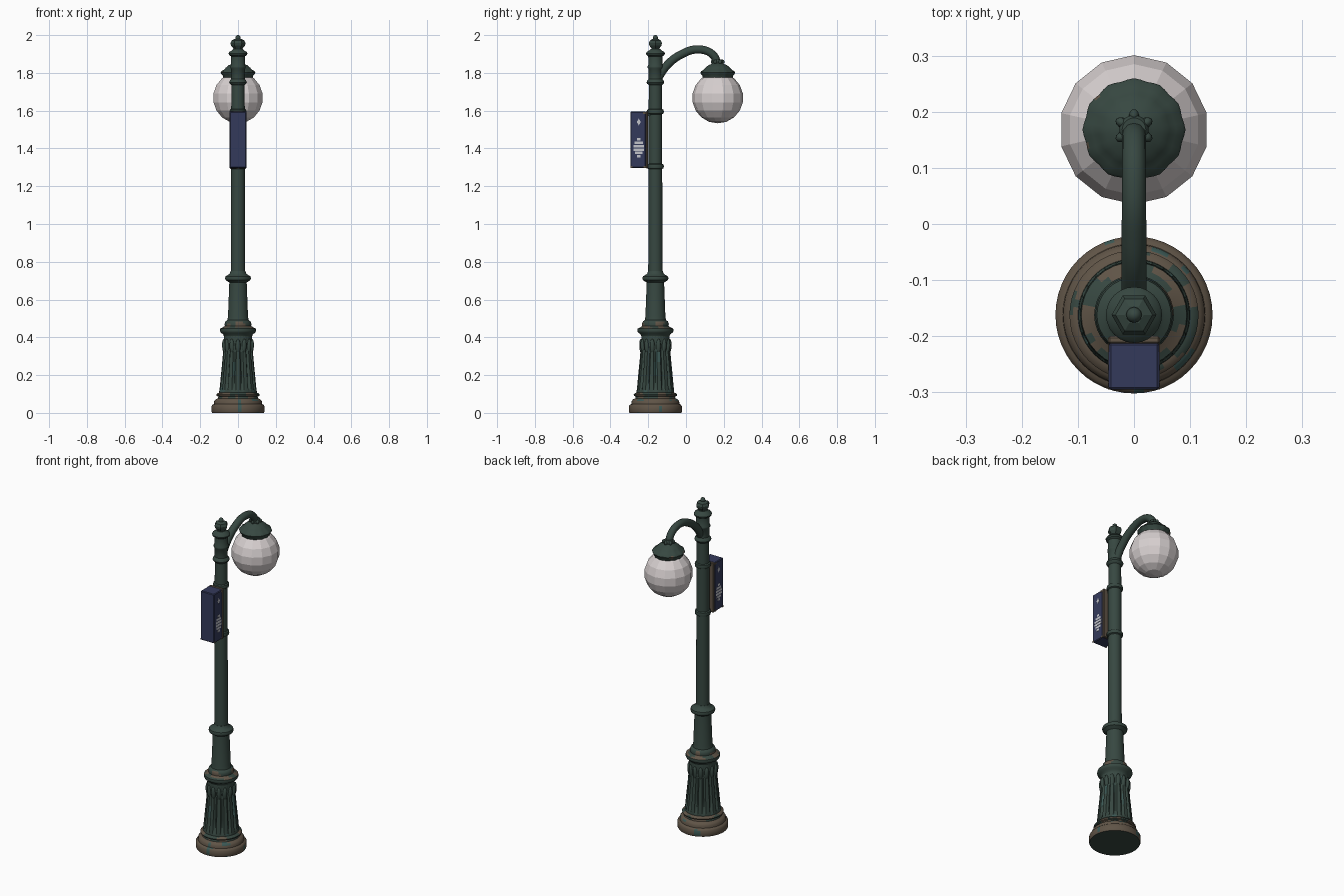
import bpy, bmesh, math
from mathutils import Vector, noise

if "Cube" in bpy.data.objects:
    bpy.data.objects.remove(bpy.data.objects["Cube"])

POLE = (0, -0.162)      # axis of the post
LAMP = (0, 0.168)       # axis of the lamp


def mat(name, c):
    m = bpy.data.materials.new(name)
    m.diffuse_color = (*c, 1)
    m.use_nodes = True
    m.node_tree.nodes["Principled BSDF"].inputs["Base Color"].default_value = m.diffuse_color
    return m


GREEN = mat("dark green paint", (0.038, 0.064, 0.053))
BROWN = mat("worn brown metal", (0.115, 0.088, 0.062))
TEAL = mat("faded teal paint", (0.045, 0.098, 0.09))
NAVY = mat("navy sign", (0.034, 0.042, 0.105))
WHITE = mat("off white mark", (0.55, 0.56, 0.6))
GLASS = mat("milky glass", (0.68, 0.63, 0.63))


def finish(bm, name, mats, smooth=True, rule=None, angle=40):
    bmesh.ops.recalc_face_normals(bm, faces=bm.faces)
    if rule:
        for f in bm.faces:
            f.material_index = rule(f.calc_center_median(), f.normal)
    me = bpy.data.meshes.new(name)
    bm.to_mesh(me)
    bm.free()
    for m in mats:
        me.materials.append(m)
    ob = bpy.data.objects.new(name, me)
    bpy.context.collection.objects.link(ob)
    if smooth:
        bpy.ops.object.select_all(action='DESELECT')
        ob.select_set(True)
        bpy.context.view_layer.objects.active = ob
        bpy.ops.object.shade_smooth_by_angle(angle=math.radians(angle))
    return ob


def lathe(name, profile, centre, mats, n=32, wave=None, rule=None, smooth=True):
    """Turn (radius, z) points; wave(angle, z) scales the radius."""
    bm = bmesh.new()
    rings = []
    for r, z in profile:
        ring = []
        for i in range(n):
            a = 2 * math.pi * i / n
            k = r * (wave(a, z) if wave else 1)
            ring.append(bm.verts.new((centre[0] + k * math.cos(a), centre[1] + k * math.sin(a), z)))
        rings.append(ring)
    for a, b in zip(rings, rings[1:]):
        for i in range(n):
            j = (i + 1) % n
            bm.faces.new((a[i], a[j], b[j], b[i]))
    bm.faces.new(rings[0][::-1])
    bm.faces.new(rings[-1])
    return finish(bm, name, mats, smooth, rule)


def box(name, lo, hi, mats, bevel=0.0, rule=None):
    bm = bmesh.new()
    bmesh.ops.create_cube(bm, size=1)
    for v in bm.verts:
        v.co = Vector([(l + h) / 2 + c * (h - l) for l, h, c in zip(lo, hi, v.co)])
    if bevel:
        bmesh.ops.bevel(bm, geom=bm.edges[:], offset=bevel, segments=1, affect='EDGES')
    return finish(bm, name, mats, False, rule)


def beads(name, centre, count, radius, z, size, tilt=0.0):
    """Ring of stretched spheres, used for leaves and petals."""
    bm = bmesh.new()
    for i in range(count):
        a = 2 * math.pi * (i + 0.5) / count
        vs = bmesh.ops.create_uvsphere(bm, u_segments=10, v_segments=8, radius=1)['verts']
        for v in vs:
            p = Vector([c * s for c, s in zip(v.co, size)])
            p.x += radius + tilt * p.z
            v.co = (centre[0] + p.x * math.cos(a) - p.y * math.sin(a),
                    centre[1] + p.x * math.sin(a) + p.y * math.cos(a), z + p.z)
    return finish(bm, name, [GREEN], angle=60)


def patch(c, scale=22):
    return noise.noise(c * scale)


# worn round foot, brown with patches of old paint
def foot_rule(c, n):
    if c.z < 0.002:
        return 0
    if c.z < 0.075:
        return 2 if patch(c) > 0.38 else 1
    return 1 if patch(c) > -0.05 else 0


lathe("foot", [(0.137, 0), (0.14, 0.006), (0.14, 0.036), (0.134, 0.044), (0.127, 0.047),
               (0.126, 0.062), (0.118, 0.072), (0.106, 0.077), (0.104, 0.086), (0.113, 0.09),
               (0.115, 0.097), (0.109, 0.104), (0.098, 0.108)], POLE,
      [GREEN, BROWN, TEAL], 48, rule=foot_rule)

# fluted tapering pedestal
FLUTES = 14
lathe("fluted_pedestal", [(0.1, 0.104), (0.099, 0.12), (0.097, 0.135), (0.091, 0.2), (0.084, 0.27),
                          (0.078, 0.34), (0.075, 0.38), (0.074, 0.415)], POLE, [GREEN, TEAL], FLUTES * 8,
      wave=lambda a, z: 1 - (0.13 * max(0, math.cos(FLUTES * a)) if 0.13 < z < 0.37 else 0),
      rule=lambda c, n: 1 if patch(c, 30) > 0.42 else 0)
beads("pedestal_leaves", POLE, FLUTES, 0.074, 0.352, (0.012, 0.013, 0.04), 0.06)


# collars and lower shaft
def collar_rule(c, n):
    return 1 if (0.444 < c.z < 0.485 and patch(c) > 0.0) else 0


lathe("lower_shaft", [(0.074, 0.405), (0.08, 0.418), (0.092, 0.425), (0.096, 0.435), (0.094, 0.446),
                      (0.082, 0.452), (0.07, 0.46), (0.071, 0.472), (0.066, 0.485), (0.056, 0.491),
                      (0.053, 0.51), (0.046, 0.69), (0.055, 0.696), (0.066, 0.703), (0.069, 0.713),
                      (0.066, 0.723), (0.054, 0.73), (0.044, 0.737), (0.039, 0.75)],
      POLE, [GREEN, BROWN], 32, rule=collar_rule)

# long plain post with clamp bands and the top collar
post = [(0.038, 0.745)]
for z in (1.305, 1.595):
    post += [(0.036, z - 0.014), (0.043, z - 0.01), (0.045, z), (0.043, z + 0.01), (0.036, z + 0.014)]
post += [(0.034, 1.735), (0.043, 1.742), (0.047, 1.75), (0.043, 1.76), (0.036, 1.768), (0.036, 1.82),
         (0.041, 1.826), (0.041, 1.835), (0.037, 1.842), (0.038, 1.888), (0.048, 1.895), (0.05, 1.903),
         (0.046, 1.911), (0.034, 1.918), (0.026, 1.926)]
lathe("post", post, POLE, [GREEN], 24)

# six sided finial
lathe("finial", [(0.024, 1.92), (0.025, 1.93), (0.037, 1.945), (0.04, 1.958), (0.033, 1.972),
                 (0.017, 1.98)], POLE, [GREEN], 6, smooth=False)
lathe("finial_tip", [(0.014, 1.976), (0.014, 1.986), (0.011, 1.995), (0.004, 2.0)], POLE, [GREEN], 12)

# curved arm, swept along a smooth path in the y-z plane
curve = bpy.data.curves.new("lamp_arm", 'CURVE')
curve.dimensions = '3D'
curve.bevel_depth = 0.022
curve.bevel_resolution = 4
curve.resolution_u = 8
curve.use_fill_caps = True
sp = curve.splines.new('BEZIER')
path = [(-0.158, 1.755, 1.0), (-0.105, 1.835, 1.0), (-0.03, 1.895, 1.0), (0.07, 1.924, 0.98),
        (0.145, 1.893, 0.96), (0.168, 1.835, 0.95)]
sp.bezier_points.add(len(path) - 1)
for p, (y, z, r) in zip(sp.bezier_points, path):
    p.co = (0, y, z)
    p.radius = r
    p.handle_left_type = p.handle_right_type = 'AUTO'
curve.materials.append(GREEN)
bpy.context.collection.objects.link(bpy.data.objects.new("lamp_arm", curve))

# lamp hood with a softly lobed skirt, and a ring of petals at the arm
lathe("lamp_hood", [(0.06, 1.755), (0.074, 1.757), (0.077, 1.765), (0.079, 1.785), (0.087, 1.793),
                    (0.09, 1.801), (0.086, 1.809), (0.074, 1.816), (0.063, 1.828), (0.05, 1.84),
                    (0.034, 1.847), (0.026, 1.852), (0.026, 1.866), (0.021, 1.872)],
      LAMP, [GREEN, BROWN], 48,
      wave=lambda a, z: 1 + (0.02 * math.cos(12 * a) if z < 1.835 else 0),
      rule=lambda c, n: 1 if patch(c, 25) > 0.5 and c.z < 1.81 else 0)
beads("hood_petals", LAMP, 6, 0.025, 1.858, (0.012, 0.009, 0.012))

# faceted glass globe
bm = bmesh.new()
bmesh.ops.create_uvsphere(bm, u_segments=14, v_segments=9, radius=0.135)
for v in bm.verts:
    v.co += Vector((*LAMP, 1.668))
finish(bm, "glass_globe", [GLASS], smooth=False)

# sign box on the front of the post, with a worn brown back frame
box("sign_box", (-0.045, -0.295, 1.297), (0.045, -0.212, 1.595), [NAVY], 0.004)
box("sign_back_frame", (-0.046, -0.213, 1.295), (0.046, -0.2, 1.597), [BROWN], 0.003)
for z in (1.305, 1.585):
    box("sign_bracket", (-0.02, -0.205, z - 0.012), (0.02, -0.165, z + 0.012), [GREEN])

# thin plates on both sides of the sign: abstract bars, a small diamond, worn corners
for s in (-1, 1):
    def plate(name, y, z, w, h, m, diamond=False):
        bm = bmesh.new()
        pts = [(-1, 0), (0, -1), (1, 0), (0, 1)] if diamond else [(-1, -1), (1, -1), (1, 1), (-1, 1)]
        face = bm.faces.new([bm.verts.new((s * 0.0445, y + a * w, z + b * h)) for a, b in pts])
        ext = bmesh.ops.extrude_face_region(bm, geom=[face])
        for v in ext['geom']:
            if isinstance(v, bmesh.types.BMVert):
                v.co.x += s * 0.0015
        finish(bm, name, [m], smooth=False)
    for i, w in enumerate((0.01, 0.02, 0.028, 0.028, 0.022, 0.009)):
        plate("sign_bar", -0.25, 1.358 + i * 0.018, w, 0.0065, WHITE)
    plate("sign_diamond", -0.25, 1.54, 0.011, 0.018, WHITE, True)
    for y in (-0.289, -0.219):
        plate("sign_worn_corner", y, 1.302, 0.006, 0.005, BROWN)
    plate("sign_worn_corner", -0.22, 1.588, 0.008, 0.005, BROWN)
